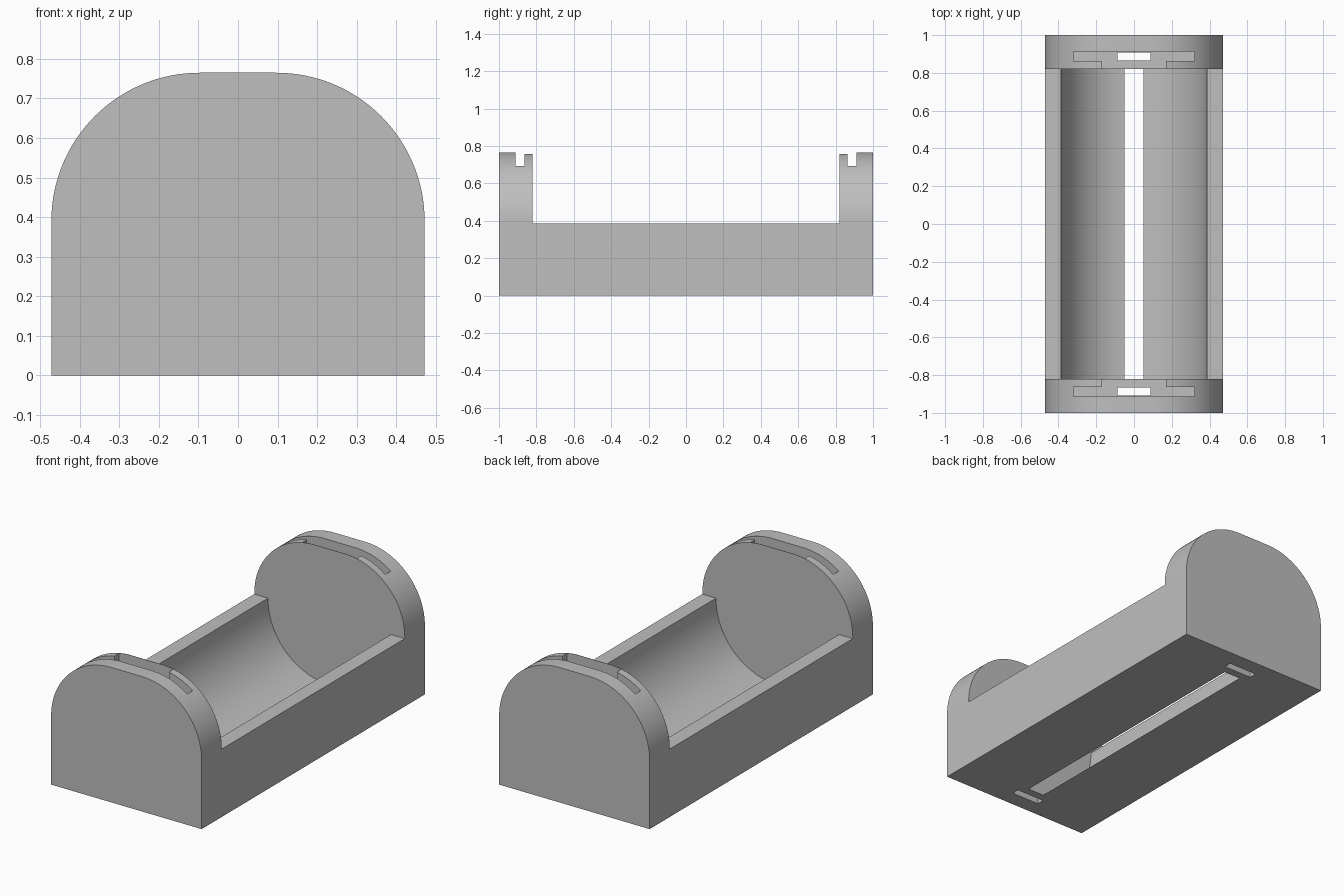
import bpy
import bmesh
import math
from mathutils import Matrix, Vector

default = bpy.data.objects.get("Cube")
if default:
    bpy.data.objects.remove(default, do_unlink=True)

grey = bpy.data.materials.new("plain_grey")
grey.use_nodes = True
GREY = (0.52, 0.52, 0.52, 1)
grey.diffuse_color = GREY
grey.node_tree.nodes["Principled BSDF"].inputs["Base Color"].default_value = GREY

END = 0.82        # inner face of each end wall
RIM = 0.385       # height of the side walls


def link(name, bm):
    bmesh.ops.recalc_face_normals(bm, faces=bm.faces)
    mesh = bpy.data.meshes.new(name)
    bm.to_mesh(mesh)
    bm.free()
    obj = bpy.data.objects.new(name, mesh)
    bpy.context.scene.collection.objects.link(obj)
    mesh.materials.append(grey)
    return obj


def extrude_profile(name, points, y0, y1):
    bm = bmesh.new()
    face = bm.faces.new([bm.verts.new((x, y0, z)) for x, z in points])
    out = bmesh.ops.extrude_face_region(bm, geom=[face])
    moved = [v for v in out["geom"] if isinstance(v, bmesh.types.BMVert)]
    bmesh.ops.translate(bm, verts=moved, vec=Vector((0, y1 - y0, 0)))
    return link(name, bm)


def box(name, half_x, y0, y1, z0, z1):
    corners = [(-half_x, z0), (half_x, z0), (half_x, z1), (-half_x, z1)]
    return extrude_profile(name, corners, min(y0, y1), max(y0, y1))


# Holder body: straight sides with large rounded shoulders
HALF, FLAT, RADIUS, SHOULDER, STEPS = 0.472, 0.097, 0.375, 0.39, 32
right = []
for i in range(STEPS + 1):
    a = math.pi / 2 * i / STEPS
    right.append((FLAT + RADIUS * math.cos(a), SHOULDER + RADIUS * math.sin(a)))
profile = [(HALF, 0)] + right
profile += [(-x, z) for x, z in reversed(profile)]
body = extrude_profile("battery_holder", profile, -1, 1)

# Open space above the side walls
cutters = [box("opening_cutter", 0.6, -END, END, RIM, 1.0)]

# Round trough that breaks through the base as a long slit
bm = bmesh.new()
bmesh.ops.create_cone(bm, cap_ends=True, segments=128, radius1=0.386, radius2=0.386,
                      depth=2 * END,
                      matrix=Matrix.Translation((0, 0, 0.3825)) @ Matrix.Rotation(math.pi / 2, 4, "X"))
cutters.append(link("trough_cutter", bm))

# Contact pockets in the end walls: wide slot, recess behind a thin skin, hole in the base
for s in (-1, 1):
    cutters.append(box("pocket_cutter", 0.32, s * 0.863, s * 0.912, 0.07, 1.0))
    cutters.append(box("recess_cutter", 0.17, s * (END + 0.002), s * 0.88, 0.07, 1.0))
    cutters.append(box("base_hole_cutter", 0.088, s * 0.866, s * 0.909, -0.1, 0.2))

for cutter in cutters:
    cutter.hide_render = True
    mod = body.modifiers.new(cutter.name, "BOOLEAN")
    mod.operation = "DIFFERENCE"
    mod.solver = "EXACT"
    mod.object = cutter

# Bake the cuts and drop the cutters
bpy.context.view_layer.update()
graph = bpy.context.evaluated_depsgraph_get()
baked = bpy.data.meshes.new_from_object(body.evaluated_get(graph))
body.modifiers.clear()
body.data = baked
for cutter in cutters:
    bpy.data.objects.remove(cutter, do_unlink=True)

bpy.ops.object.select_all(action="DESELECT")
body.select_set(True)
bpy.context.view_layer.objects.active = body
bpy.ops.object.shade_smooth_by_angle(angle=math.radians(30))
